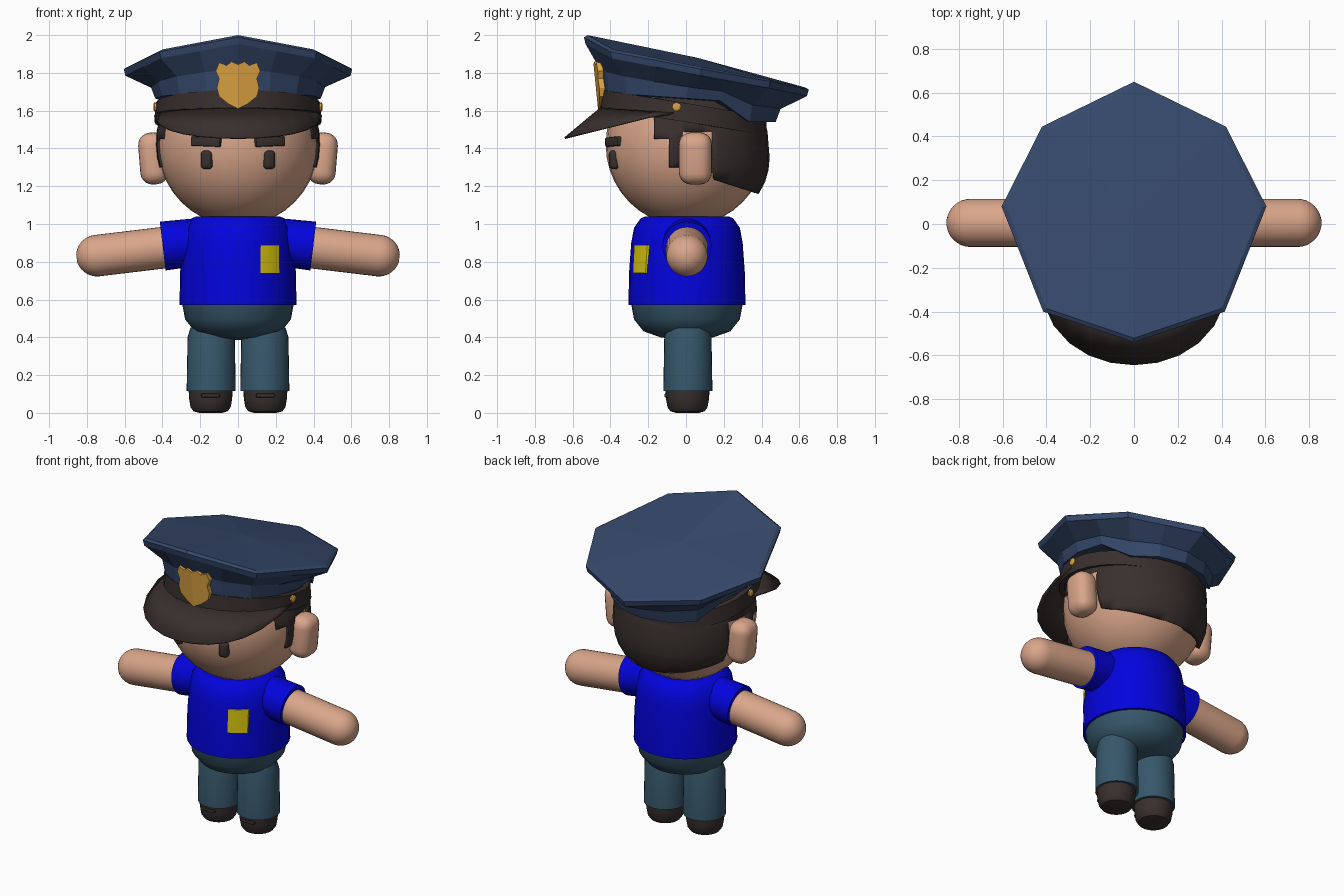
import bpy, bmesh, math
from mathutils import Vector, Matrix

if "Cube" in bpy.data.objects:
    bpy.data.objects.remove(bpy.data.objects["Cube"])


def material(name, r, g, b):
    m = bpy.data.materials.new(name)
    m.use_nodes = True
    m.diffuse_color = (r, g, b, 1)
    bsdf = next(n for n in m.node_tree.nodes if n.type == 'BSDF_PRINCIPLED')
    bsdf.inputs["Base Color"].default_value = (r, g, b, 1)
    bsdf.inputs["Roughness"].default_value = 0.8
    return m


SKIN = material("skin", 0.70, 0.38, 0.255)
SHIRT = material("shirt blue", 0.001, 0.001, 0.72)
TROUSERS = material("trouser slate", 0.038, 0.096, 0.145)
NAVY = material("cap navy", 0.036, 0.065, 0.147)
DARK = material("dark brown", 0.04, 0.029, 0.027)
GOLD = material("badge gold", 0.73, 0.37, 0.056)
YELLOW = material("patch yellow", 0.68, 0.55, 0.004)


def finish(name, bm, mat, smooth=True, loc=(0, 0, 0), angle=35):
    bmesh.ops.recalc_face_normals(bm, faces=bm.faces)
    me = bpy.data.meshes.new(name)
    bm.to_mesh(me)
    bm.free()
    me.materials.append(mat)
    ob = bpy.data.objects.new(name, me)
    ob.location = loc
    bpy.context.collection.objects.link(ob)
    if smooth:
        bpy.ops.object.select_all(action='DESELECT')
        ob.select_set(True)
        bpy.context.view_layer.objects.active = ob
        bpy.ops.object.shade_smooth_by_angle(angle=math.radians(angle))
    return ob


def loft(bm, rings, closed=True):
    """Join rings of points with quads; returns the vertex rings."""
    vs = [[bm.verts.new(p) for p in ring] for ring in rings]
    n = len(vs[0])
    for a, b in zip(vs, vs[1:]):
        for i in range(n if closed else n - 1):
            j = (i + 1) % n
            bm.faces.new((a[i], a[j], b[j], b[i]))
    return vs


def lathe(name, profile, mat, loc, axis=(0, 0, 1), seg=32):
    """Turn (radius, height) points round an axis, with capped ends."""
    bm = bmesh.new()
    turns = [2 * math.pi * i / seg for i in range(seg)]
    vs = loft(bm, [[(r * math.cos(t), r * math.sin(t), h) for t in turns] for r, h in profile])
    bm.faces.new(vs[0])
    bm.faces.new(vs[-1])
    bm.transform(Vector(axis).to_track_quat('Z', 'Y').to_matrix().to_4x4())
    return finish(name, bm, mat, loc=loc)


def box(name, size, mat, loc, bevel=0, turn=(0, 0), segs=5):
    """Box with optional rounding, tilted about y then turned about z."""
    bm = bmesh.new()
    bmesh.ops.create_cube(bm, size=1, matrix=Matrix.Diagonal((*size, 1)))
    if bevel:
        bmesh.ops.bevel(bm, geom=bm.edges[:], offset=bevel, segments=segs, affect='EDGES', profile=0.5)
    bm.transform(Matrix.Rotation(turn[1], 4, 'Z') @ Matrix.Rotation(turn[0], 4, 'Y'))
    return finish(name, bm, mat, loc=loc)


def ball(radius, height):
    """Sphere round the head centre, flattened on top to fit in the cap."""
    bm = bmesh.new()
    bmesh.ops.create_uvsphere(bm, u_segments=32, v_segments=20, radius=1)
    bm.transform(Matrix.Translation((0, 0, 1.42)) @ Matrix.Diagonal((radius, radius, height, 1)))
    for v in bm.verts:
        v.co.z = min(v.co.z, 1.7)
    return bm


# Torso, hips and head
lathe("shirt", [(.31, .57), (.306, .75), (.295, .9), (.28, .98), (.245, 1.03), (.22, 1.04)], SHIRT, (0, .005, 0))
lathe("hips", [(.01, .385), (.14, .4), (.23, .432), (.28, .495), (.296, .58)], TROUSERS, (0, .005, 0))
finish("head", ball(.425, .43), SKIN)

# Hair shell: cut along the hairline, keep the back, temples and sideburns
bm = ball(.437, .435)
cuts = [((0, y, 0), (0, 1, 0)) for y in (-.17, -.09, -.02, .14)]
cuts += [((0, 0, z), (0, 0, 1)) for z in (1.3, 1.45, 1.49)]
cuts.append(((0, .15, 1.23), (0, .36, 1)))
for co, no in cuts:
    bmesh.ops.bisect_plane(bm, geom=bm.verts[:] + bm.edges[:] + bm.faces[:], plane_co=co, plane_no=no)


def is_hair(c):
    if c.y > .14:
        return c.z > 1.23 - .36 * (c.y - .15)
    if c.y > -.02:
        return c.z > 1.49
    return c.z > (1.3 if c.y > -.09 else 1.45) and c.y > -.17


bald = [f for f in bm.faces if not is_hair(f.calc_center_median())]
bmesh.ops.delete(bm, geom=bald, context='FACES')
# The nape stands off the head
for v in bm.verts:
    if v.co.y > .13 and v.co.z < 1.42:
        v.co.y *= 1 + .38 * (1.42 - v.co.z)
        v.co.x *= 1 + .2 * (1.42 - v.co.z)
hair = finish("hair", bm, DARK)
shell = hair.modifiers.new("thickness", 'SOLIDIFY')
shell.thickness = .05

# Paired parts
for side, s in (("left", 1), ("right", -1)):
    down = (s, 0, -.12)
    lathe(side + "_sleeve", [(.125, 0), (.13, .2)], SHIRT, (s * .2, .005, .907), down)
    tip = [(.11 * math.cos(a), .45 + .11 * math.sin(a)) for a in [math.pi / 16 * i for i in range(8)]]
    lathe(side + "_arm", [(.11, 0)] + tip, SKIN, (s * .3, .005, .886), down)
    lathe(side + "_leg", [(.13, .117), (.125, .4), (.11, .45), (.075, .47), (.01, .478)],
          TROUSERS, (s * .142, .01, 0))
    lathe(side + "_shoe", [(.06, 0), (.09, .008), (.106, .03), (.114, .075), (.117, .13)],
          DARK, (s * .145, .008, 0))
    box(side + "_shoe_lace", (.1, .03, .02), DARK, (s * .145, -.1, .092), .006, segs=2)
    box(side + "_ear", (.15, .175, .275), SKIN, (s * .448, .05, 1.347), .065, (s * .08, 0))
    box(side + "_eye", (.062, .05, .1), DARK, (s * .165, -.38, 1.34), .022, (0, s * .4), 4)
    box(side + "_eyebrow", (.17, .035, .05), DARK, (s * .167, -.382, 1.436), .008, (-s * .04, s * .4), 2)
    lathe(side + "_cap_button", [(.024, 0), (.024, .014), (.015, .02)], GOLD,
          (s * .428, -.05, 1.62), (s, 0, 0), 8)

# Curved chest patch
bm = bmesh.new()
columns = []
for i in range(6):
    x = .12 + .02 * i
    columns.append([(x, .005 - math.sqrt(r * r - x * x), z)
                    for r, z in ((.311, .74), (.304, .89), (.296, .89), (.303, .74))])
ends = loft(bm, columns)
bm.faces.new(ends[0])
bm.faces.new(ends[-1])
finish("chest_patch", bm, YELLOW)

# Cap band, sloping down to the back
bm = bmesh.new()
turns = [2 * math.pi * i / 32 for i in range(32)]
loft(bm, [[(r * math.sin(t), -r * math.cos(t) * (1.03 if math.cos(t) > 0 else .97),
            z + .07 * math.cos(t)) for t in turns]
          for r, z in ((.41, 1.54), (.443, 1.54), (.436, 1.64), (.4, 1.64))])
finish("cap_band", bm, DARK)

# Peak of the cap
bm = bmesh.new()
inner, outer = [], []
for i in range(-6, 7):
    t = math.radians(82 * i / 6)
    y = -.645 * math.cos(t) ** .6
    inner.append((.44 * math.sin(t), -.45 * math.cos(t), 1.585 + .035 * math.cos(t)))
    outer.append((.45 * math.sin(t), y, 1.458 + .25 * (y + .645)))
loft(bm, [inner, outer], closed=False)
peak = finish("cap_peak", bm, DARK)
peak.modifiers.new("thickness", 'SOLIDIFY').thickness = .01

# Faceted crown: eight corners, with a midpoint on each edge
half = [(0, -.54, 1.988), (.415, -.40, 1.912), (.605, .08, 1.82), (.42, .445, 1.755), (0, .65, 1.712)]
corners = [Vector(p) for p in half + [(-x, y, z) for x, y, z in half[3:0:-1]]]
rim = []
for a, b in zip(corners, corners[1:] + corners[:1]):
    rim += [a, (a + b) / 2]
base = []
for k in range(16):
    t = math.pi * k / 8
    y = -.445 * math.cos(t) if math.cos(t) > 0 else -.475 * math.cos(t)
    base.append(Vector((.438 * math.sin(t), y, 1.54 if y > .25 else 1.665 - .07 * y)))
under = [Vector((p.x * .985, p.y * .985, p.z - .035)) for p in rim]
middle = []
for a, b in zip(base, under):
    p = a.lerp(b, .15)
    p.z = (a.z + b.z) / 2
    middle.append(p)
lip = [Vector((p.x * .965, p.y * .965, p.z + .012)) for p in rim]
bm = bmesh.new()
vs = loft(bm, [base, middle, under, rim, lip])
for ring, centre in ((vs[0], (0, 0, 1.64)), (vs[-1], (0, .06, 1.88))):
    c = bm.verts.new(centre)
    for i in range(16):
        bm.faces.new((ring[i], ring[(i + 1) % 16], c))
finish("cap_crown", bm, NAVY, smooth=False)

# Shield badge, folded down the middle to wrap the cap front
right = [(0, 1.61), (.05, 1.635), (.1, 1.675), (.112, 1.72), (.1, 1.77), (.118, 1.81),
         (.1, 1.855), (.06, 1.84), (.035, 1.86)]
outline = right + [(0, 1.845)] + [(-x, z) for x, z in right[:0:-1]]
bm = bmesh.new()
vs = loft(bm, [[(x, d, z) for x, z in outline] for d in (-.466, -.436)])
bm.faces.new(vs[0])
bm.faces.new(vs[1])
bmesh.ops.bisect_plane(bm, geom=bm.verts[:] + bm.edges[:] + bm.faces[:], plane_co=(0, 0, 0), plane_no=(1, 0, 0))
for v in bm.verts:
    v.co.y += .16 * abs(v.co.x) - .1 * (v.co.z - 1.61)
finish("cap_badge", bm, GOLD, smooth=False)
